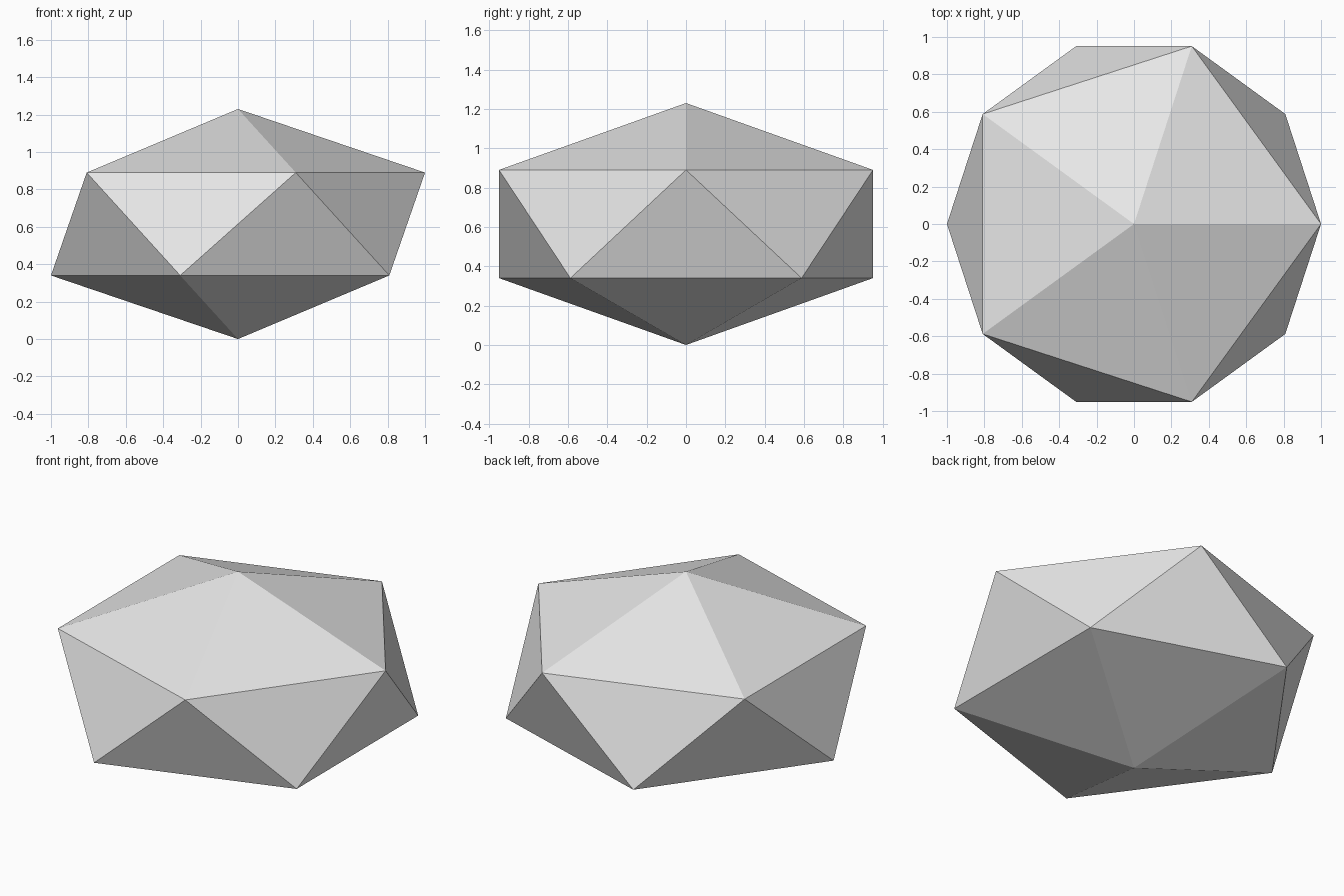
import bpy, bmesh, math
from mathutils import Matrix

if "Cube" in bpy.data.objects:
    bpy.data.objects.remove(bpy.data.objects["Cube"])

# Flat grey stone colour
grey = bpy.data.materials.new("light_grey")
grey.diffuse_color = (0.8, 0.8, 0.8, 1.0)
grey.use_nodes = True
grey.node_tree.nodes["Principled BSDF"].inputs["Base Color"].default_value = grey.diffuse_color

# Squashed icosahedron: five-sided rings have radius 1
radius = math.sqrt(5) / 2
squash = 0.55
bm = bmesh.new()
bmesh.ops.create_icosphere(bm, subdivisions=1, radius=radius)
bmesh.ops.transform(bm, verts=bm.verts, matrix=Matrix.Translation((0, 0, radius * squash))
                    @ Matrix.Diagonal((1, 1, squash, 1)))

# Flat-shaded object resting on its lower point
mesh = bpy.data.meshes.new("faceted_stone")
bm.to_mesh(mesh)
bm.free()
mesh.materials.append(grey)
stone = bpy.data.objects.new("faceted_stone", mesh)
bpy.context.collection.objects.link(stone)
